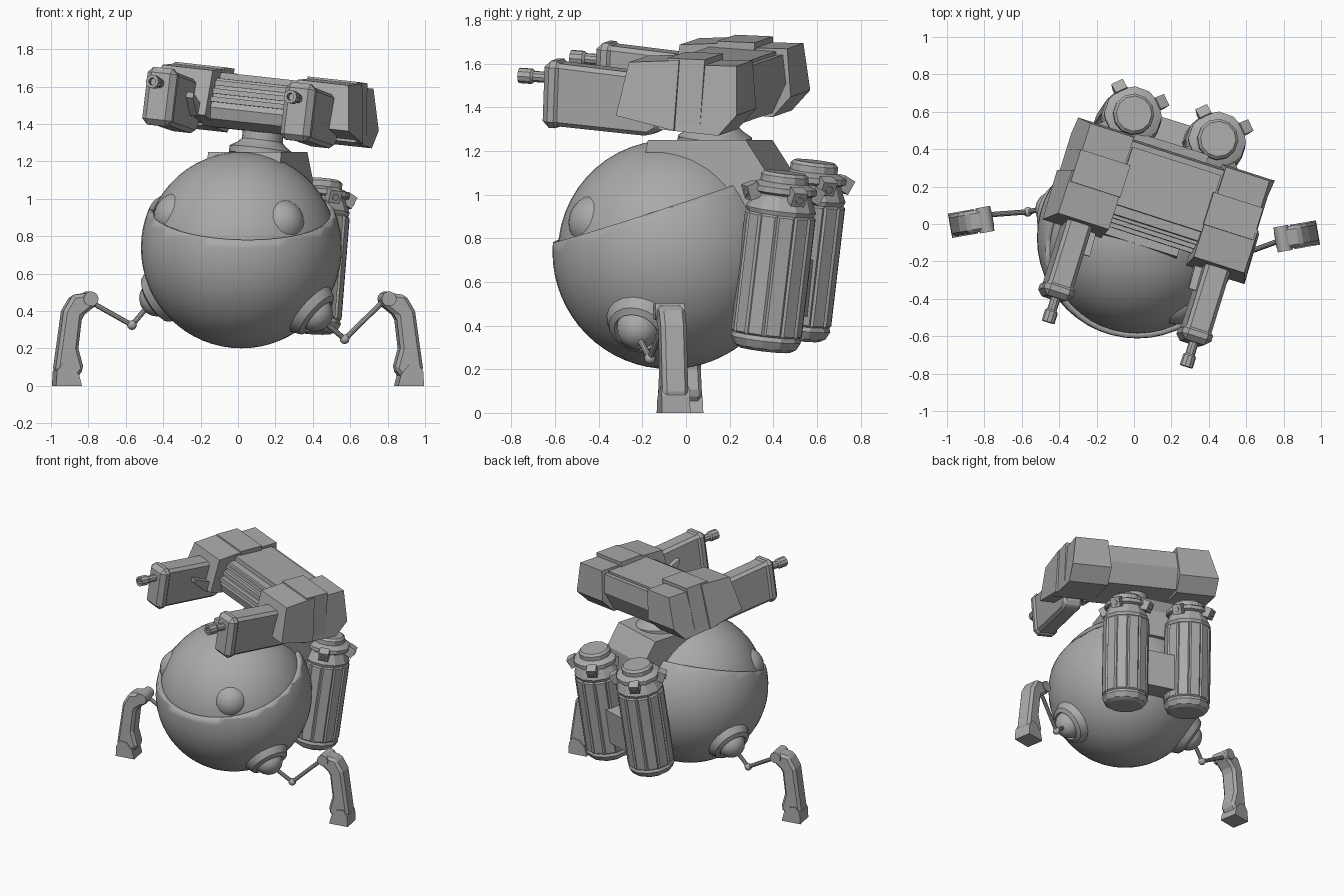
import bpy, bmesh, math
from mathutils import Matrix, Vector

cube = bpy.data.objects.get("Cube")
if cube:
    bpy.data.objects.remove(cube, do_unlink=True)

grey = bpy.data.materials.new("plain_grey")
grey.use_nodes = True
COLOUR = (0.4, 0.4, 0.4, 1)
grey.diffuse_color = COLOUR
grey.node_tree.nodes["Principled BSDF"].inputs["Base Color"].default_value = COLOUR
I = Matrix.Identity(4)


def rot(deg, axis):
    return Matrix.Rotation(math.radians(deg), 4, axis)


def finish(bm, name, mat=I, bevel=0, angle=30):
    """Bake the transform, shade and link the part."""
    bm.transform(mat)
    bmesh.ops.recalc_face_normals(bm, faces=bm.faces)
    mesh = bpy.data.meshes.new(name)
    bm.to_mesh(mesh)
    bm.free()
    mesh.materials.append(grey)
    ob = bpy.data.objects.new(name, mesh)
    bpy.context.collection.objects.link(ob)
    if bevel:
        mod = ob.modifiers.new("Bevel", "BEVEL")
        mod.width = bevel
        mod.segments = 1
    if angle:
        bpy.ops.object.select_all(action="DESELECT")
        ob.select_set(True)
        bpy.context.view_layer.objects.active = ob
        bpy.ops.object.shade_smooth_by_angle(angle=math.radians(angle))
    return ob


def prism(name, pts, d0, d1, mat=I, lean=0, bevel=0):
    """Profile in the YZ plane extruded along X; lean draws in the upper outer edge."""
    bm = bmesh.new()
    a = [bm.verts.new((d0, y, z)) for y, z in pts]
    b = [bm.verts.new((d1 - (lean if z > 0 else 0), y, z)) for y, z in pts]
    bm.faces.new(a)
    bm.faces.new(b)
    n = len(pts)
    for i in range(n):
        j = (i + 1) % n
        bm.faces.new((a[i], a[j], b[j], b[i]))
    return finish(bm, name, mat, bevel, 0)


def lathe(name, prof, n, mat=I, panels=False, angle=30):
    """Closed solid of revolution about Z from (radius, height) points."""
    bm = bmesh.new()
    rings = [[bm.verts.new((r * math.cos(math.tau * i / n), r * math.sin(math.tau * i / n), z))
              for i in range(n)] for r, z in prof]
    bm.faces.new(rings[0])
    bm.faces.new(rings[-1])
    tall = []
    for lo, hi in zip(rings, rings[1:]):
        for i in range(n):
            j = (i + 1) % n
            f = bm.faces.new((lo[i], lo[j], hi[j], hi[i]))
            if abs(hi[i].co.z - lo[i].co.z) > 0.4:
                tall.append(f)
    if panels:
        bmesh.ops.recalc_face_normals(bm, faces=bm.faces)
        bmesh.ops.inset_individual(bm, faces=tall, thickness=0.012, depth=0.01)
    return finish(bm, name, mat, 0, angle)


def ball(name, c, r, seg=24):
    bm = bmesh.new()
    bmesh.ops.create_uvsphere(bm, u_segments=seg, v_segments=seg // 2 + 2, radius=r)
    return finish(bm, name, Matrix.Translation(c), 0, 40)


def aim(origin, direction):
    q = Vector(direction).to_track_quat("Z", "Y")
    return Matrix.Translation(origin) @ q.to_matrix().to_4x4()


def rod(name, a, b, r, n=10):
    a, b = Vector(a), Vector(b)
    return lathe(name, [(r, 0), (r, (b - a).length)], n, aim(a, b - a))


def rect(y0, y1, z0, z1):
    return [(y0, z0), (y1, z0), (y1, z1), (y0, z1)]


# Round body: inner ball and a cut outer shell with a thick tilted rim
C = Vector((0.018, -0.075, 0.738))
ball("body_dome", C, 0.512, 48)
bm = bmesh.new()
bmesh.ops.create_uvsphere(bm, u_segments=48, v_segments=32, radius=0.537)
normal = rot(18, "X") @ Vector((0.02, 0, 1))
bmesh.ops.bisect_plane(bm, geom=bm.verts[:] + bm.edges[:] + bm.faces[:],
                       plane_co=(0, 0, 0.217), plane_no=normal, clear_outer=True)
shell = finish(bm, "lower_shell", Matrix.Translation(C), 0, 40)
solid = shell.modifiers.new("Solidify", "SOLIDIFY")
solid.thickness = 0.035
solid.offset = -1

# Eyes
for side, d in (("left", (0.25, -0.40, 0.16)), ("right", (-0.41, -0.21, 0.20))):
    ball(side + "_eye", C + Vector(d).normalized() * 0.418, 0.128)

# Pedestal behind the dome and the gun mount frame
YAW = rot(-17.4, "Z")
pedestal = Matrix.Translation((0.13, 0.14, 0)) @ YAW
prism("pedestal", [(-0.3, 1.1), (-0.27, 1.25), (0.2, 1.25), (0.3, 1.1), (0.3, 0.9), (-0.1, 0.9)],
      -0.22, 0.22, pedestal, 0.03)
TUR = Matrix.Translation((0.15, 0.14, 1.48)) @ YAW @ rot(-4, "X") @ rot(6, "Y")
lathe("turret_neck", [(0.17, -0.25), (0.17, -0.215), (0.13, -0.19), (0.11, -0.17), (0.11, -0.1)], 20, TUR)

# Turret centre
prism("turret_core", [(-0.22, -0.03), (-0.17, 0.13), (0.23, 0.15), (0.25, 0.02), (0.19, -0.12),
                      (-0.13, -0.13), (-0.2, -0.09)], -0.3, 0.3, TUR)
prism("turret_top_plate", rect(-0.12, 0.2, 0.1, 0.165), -0.25, 0.25, TUR)
for i in range(3):
    y, z = -0.22 + 0.022 * i, 0.0 + 0.045 * i
    prism("front_rib", rect(y - 0.015, y + 0.05, z, z + 0.028), -0.25, 0.25, TUR)

# Shoulders, gun housings and barrels, mirrored
for s, side in ((1, "left"), (-1, "right")):
    M = TUR @ Matrix.Diagonal((s, 1, 1, 1))
    prism(side + "_shoulder_rear", [(-0.1, -0.13), (0.19, -0.14), (0.275, -0.04), (0.25, 0.18),
                                    (-0.1, 0.165)], 0.26, 0.555, M, 0.05)
    prism(side + "_shoulder_band", [(-0.08, -0.1), (0.1, -0.1), (0.1, 0.2), (-0.08, 0.195)],
          0.235, 0.55, M, 0.035)
    prism(side + "_shoulder_front", [(-0.3, -0.08), (-0.02, -0.13), (-0.02, 0.19), (-0.26, 0.165)],
          0.24, 0.57, M, 0.045)
    prism(side + "_gun_housing", [(-0.64, -0.165), (-0.18, -0.18), (-0.13, -0.15), (-0.12, 0.1),
                                  (-0.64, 0.125)], 0.32, 0.46, M, 0, 0.02)
    prism(side + "_gun_front", rect(-0.69, -0.6, -0.175, 0.135), 0.307, 0.473, M, 0, 0.03)
    prism(side + "_gun_fin", [(-0.28, -0.09), (-0.31, -0.09), (-0.42, 0.0), (-0.42, 0.03),
                              (-0.28, -0.02)], 0.28, 0.33, M)
    lathe(side + "_barrel", [(0.026, 0), (0.026, 0.07), (0.036, 0.08), (0.036, 0.14), (0.02, 0.14),
                             (0.02, 0.1)], 10, M @ aim((0.39, -0.685, 0.05), (0, -1, 0)))

# Back tanks with panelled sides, caps and clamps
tank = [(0.12, 0), (0.145, 0.015), (0.162, 0.05), (0.155, 0.07), (0.155, 0.63), (0.162, 0.65),
        (0.135, 0.71), (0.135, 0.72), (0.155, 0.73), (0.155, 0.755), (0.125, 0.77), (0.11, 0.775),
        (0.11, 0.805), (0.095, 0.82)]
for side, base in (("left", (0.385, 0.36, 0.29)), ("right", (-0.065, 0.495, 0.34))):
    M = Matrix.Translation(base) @ aim((0, 0, 0), (0.065, 0.095, 0.81))
    turn = M.to_3x3() @ Vector((1, 0, 0))
    lathe(side + "_tank", tank, 12, M, True, 20)
    for k in range(4):
        heading = 25 + 90 * k - math.degrees(math.atan2(turn.y, turn.x))
        K = M @ rot(heading, "Z") @ Matrix.Translation((0.16, 0, 0.725)) @ rot(25, "Y")
        prism(side + "_tank_clamp", rect(-0.034, 0.034, -0.035, 0.035), -0.03, 0.028, K)
        lathe(side + "_clamp_bolt", [(0.018, 0), (0.018, 0.036)], 8, K @ rot(90, "Y"))
prism("tank_bracket", rect(-0.14, 0.08, -0.13, 0.13), -0.17, 0.17,
      Matrix.Translation((0.19, 0.46, 0.58)) @ YAW @ rot(-7, "X"))

# Legs: hip boss, jointed rods, shin and foot
shin = [(0.79, 0.41), (0.75, 0.44), (0.755, 0.48), (0.79, 0.5), (0.89, 0.485), (0.94, 0.40),
        (0.985, 0.08), (0.96, 0.04), (0.87, 0.04), (0.83, 0.09), (0.86, 0.2), (0.84, 0.37)]
legs = (("left", 1, (0.42, -0.155, -0.375), (0.57, -0.165, 0.25), (0.79, -0.085, 0.465), -0.06, 10),
        ("right", -1, (-0.50, 0.17, -0.30), (-0.567, 0.065, 0.325), (-0.835, 0.045, 0.475), 0.005, 10))
for side, s, d, knee, joint, y, yaw in legs:
    d = Vector(d).normalized()
    lathe(side + "_hip", [(0.18, 0.42), (0.17, 0.49), (0.135, 0.56), (0.105, 0.575), (0.1, 0.55)],
          20, aim(C, d))
    ball(side + "_hip_dome", C + d * 0.545, 0.098, 16)
    rod(side + "_hip_rod", C + d * 0.58, knee, 0.014)
    ball(side + "_knee", knee, 0.026, 12)
    rod(side + "_thigh_rod", knee, joint, 0.014)
    # Shin frame swings about its own middle
    S = Matrix.Translation((s * 0.9, y, 0)) @ rot(yaw, "Z") @ Matrix.Diagonal((s, 1, 1, 1))
    L = S @ Matrix.Translation((-0.9, 0, 0)) @ rot(-90, "Z")
    prism(side + "_shin", shin, -0.06, 0.06, L, 0, 0.018)
    lathe(side + "_shin_joint", [(0.04, -0.068), (0.04, 0.068)], 14,
          S @ Matrix.Translation((-0.105, 0, 0.465)) @ rot(90, "X"))
    prism(side + "_foot", [(0.845, 0), (0.985, 0), (0.98, 0.08), (0.95, 0.12), (0.9, 0.11), (0.86, 0.06)],
          -0.066, 0.066, L)
